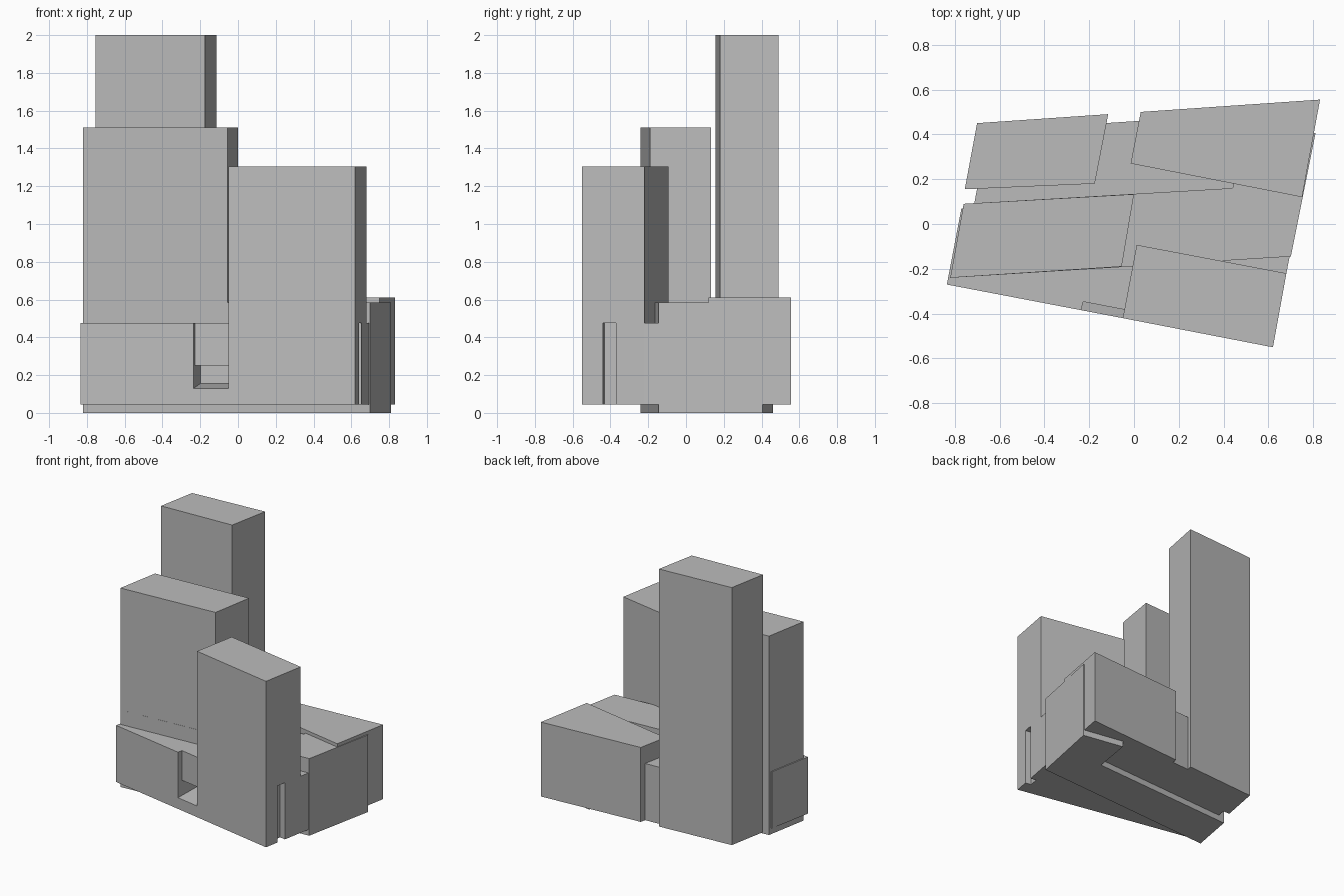
import bpy
import bmesh
from mathutils import Vector

cube = bpy.data.objects.get("Cube")
if cube:
    bpy.data.objects.remove(cube, do_unlink=True)

# Single matte grey
GREY = (0.5, 0.5, 0.5, 1.0)
grey = bpy.data.materials.new("plain grey")
grey.diffuse_color = GREY
grey.use_nodes = True
grey.node_tree.nodes["Principled BSDF"].inputs["Base Color"].default_value = GREY


def prism(name, outline, bottom, top):
    """Extrude a plan outline; bottom may be one height or one per corner."""
    n = len(outline)
    lows = bottom if isinstance(bottom, (list, tuple)) else [bottom] * n
    bm = bmesh.new()
    low = [bm.verts.new((p[0], p[1], z)) for p, z in zip(outline, lows)]
    high = [bm.verts.new((p[0], p[1], top)) for p in outline]
    bm.faces.new(low)
    bm.faces.new(high)
    for i in range(n):
        j = (i + 1) % n
        bm.faces.new((low[i], low[j], high[j], high[i]))
    bmesh.ops.recalc_face_normals(bm, faces=bm.faces)
    mesh = bpy.data.meshes.new(name)
    bm.to_mesh(mesh)
    bm.free()
    mesh.materials.append(grey)
    obj = bpy.data.objects.new(name, mesh)
    bpy.context.collection.objects.link(obj)
    return obj


def cut(target, cutter):
    """Subtract the cutter from the target, then discard it."""
    cutter.hide_render = True
    mod = target.modifiers.new("cut", "BOOLEAN")
    mod.operation = "DIFFERENCE"
    mod.solver = "EXACT"
    mod.object = cutter
    bpy.context.view_layer.objects.active = target
    bpy.ops.object.modifier_apply(modifier=mod.name)
    bpy.data.objects.remove(cutter, do_unlink=True)


BASE = 0.045       # underside of the raised blocks
PODIUM = 0.475     # roof of the low podium
MIDDLE = 0.585     # roof of the central block

# Central block standing on the ground, stepped at the back
prism("central_block", [(-0.82, -0.24), (0.70, -0.145), (0.81, 0.405),
                        (0.49, 0.46), (0.44, 0.16), (-0.76, 0.09)], 0, MIDDLE)

# Towers
prism("middle_tower", [(-0.82, -0.24), (-0.055, -0.19), (0.0, 0.133),
                       (-0.76, 0.09)], MIDDLE, 1.51)
prism("back_tower", [(-0.755, 0.155), (-0.175, 0.18), (-0.115, 0.49),
                     (-0.70, 0.45)], BASE, 2.0)
front_tower = prism("front_tower", [(-0.05, -0.42), (0.62, -0.55), (0.68, -0.22),
                                    (0.012, -0.093)], BASE, 1.305)

# Low blocks around the towers
prism("back_block", [(-0.015, 0.27), (0.75, 0.12), (0.83, 0.555),
                     (0.03, 0.50)], BASE, 0.61)
prism("back_link", [(-0.715, 0.08), (0.46, 0.15), (0.48, 0.40), (0.02, 0.46),
                    (-0.65, 0.415)], BASE, PODIUM)
podium = prism("front_podium", [(-0.835, -0.27), (-0.05, -0.42), (0.012, -0.093),
                                (0.68, -0.22), (0.694, -0.146), (0.5, -0.1),
                                (-0.77, 0.07)], BASE, PODIUM)

# Entrance recess in the podium: shallow above, deep with a ramp below
inward = Vector((0.065, 0.34)).normalized()
left, right = Vector((-0.235, -0.386)), Vector((0.0, -0.431))


def recess(depth, bottom, top):
    outline = [left - inward * 0.05, right - inward * 0.05,
               right + inward * depth, left + inward * depth]
    return prism("recess_cutter", outline, bottom, top)


cut(podium, recess(0.19, [0.123, 0.123, 0.155, 0.155], 0.25))
cut(podium, recess(0.04, 0.2, 0.6))

# Narrow slot in the side of the front tower
cut(front_tower, prism("slot_cutter", [(0.70, -0.452), (0.71, -0.381),
                                       (0.607, -0.361), (0.594, -0.432)], 0, PODIUM))
